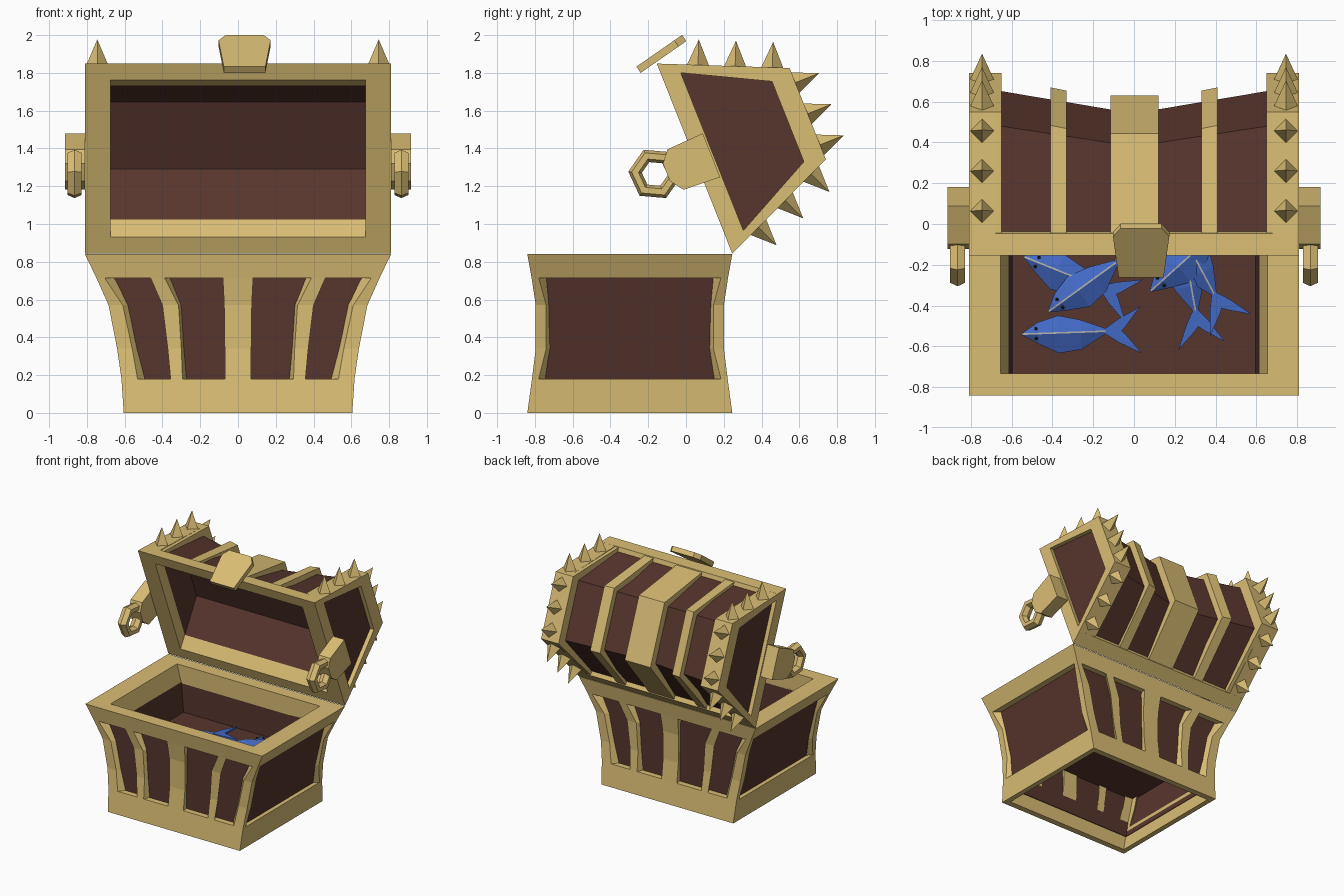
import bpy, bmesh, math
from mathutils import Vector, Matrix

if "Cube" in bpy.data.objects:
    bpy.data.objects.remove(bpy.data.objects["Cube"])


def material(name, rgb):
    m = bpy.data.materials.new(name)
    m.diffuse_color = (*rgb, 1)
    m.use_nodes = True
    m.node_tree.nodes["Principled BSDF"].inputs["Base Color"].default_value = m.diffuse_color
    return m


GOLD = material("gold", (0.70, 0.51, 0.175))
WOOD = material("wood", (0.095, 0.036, 0.026))
BLUE = material("blue", (0.055, 0.14, 0.55))
PALE = material("pale", (0.45, 0.45, 0.42))
DARK = material("dark", (0.02, 0.02, 0.02))


def finish(name, bm, mat, thick=0):
    bmesh.ops.remove_doubles(bm, verts=bm.verts, dist=1e-5)
    bmesh.ops.recalc_face_normals(bm, faces=bm.faces)
    me = bpy.data.meshes.new(name)
    bm.to_mesh(me)
    bm.free()
    me.materials.append(mat)
    ob = bpy.data.objects.new(name, me)
    bpy.context.collection.objects.link(ob)
    if thick:
        mod = ob.modifiers.new("thickness", 'SOLIDIFY')
        mod.thickness, mod.offset = thick, -1
    return ob


def loft(name, rings, mat, loop=False, caps="", thick=0, open_ring=False):
    """Skin a list of rings; loop joins last to first, caps 's'/'e' fill the ends."""
    bm = bmesh.new()
    vs = [[bm.verts.new(p) for p in r] for r in rings]
    n = len(vs[0])
    for i in range(len(vs) if loop else len(vs) - 1):
        a, b = vs[i], vs[(i + 1) % len(vs)]
        for j in range(n - 1 if open_ring else n):
            k = (j + 1) % n
            bm.faces.new((a[j], a[k], b[k], b[j]))
    if "s" in caps:
        bm.faces.new(vs[0])
    if "e" in caps:
        bm.faces.new(vs[-1])
    return finish(name, bm, mat, thick)


# ---------- base ----------
YC = -0.2975
Z = [0, 0.18, 0.34, 0.57, 0.715, 0.84]
X = [0.605, 0.617, 0.64, 0.685, 0.75, 0.81]        # half width
H = [0.5425, 0.518, 0.498, 0.498, 0.52, 0.5425]    # half depth
E = [(.52, .35, .288, .07), (.532, .357, .294, .07), (.56, .372, .30, .07),
     (.61, .40, .315, .073), (.706, .463, .389, .08), (.76, .50, .42, .085)]
P = [0.4825, 0.4825, 0.4425, 0.4425, 0.4825, 0.4825]


def rect(hx, hy, z):
    return [(sx * hx, YC + sy * hy, z) for sx, sy in ((-1, -1), (1, -1), (1, 1), (-1, 1))]


# gold lattice of the four walls, with openings left for the wood
bm = bmesh.new()
for s in (-1, 1):
    long_rows, side_rows = [], []
    for z, x, h, e, p in zip(Z, X, H, E, P):
        half = [x, *e]
        xs = [-v for v in half] + half[::-1]
        long_rows.append([(v, YC + s * h, z) for v in xs])
        side_rows.append([(s * x, YC + v, z) for v in (-h, -p, p, h)])
    for rows in (long_rows, side_rows):
        for i in range(5):
            for j in range(len(rows[0]) - 1):
                if 1 <= i <= 3 and j % 2 == 1:
                    continue
                q = (rows[i][j], rows[i][j + 1], rows[i + 1][j + 1], rows[i + 1][j])
                bm.faces.new([bm.verts.new(c) for c in q])
bmesh.ops.remove_doubles(bm, verts=bm.verts, dist=1e-5)
inner = bmesh.ops.extrude_face_region(bm, geom=bm.faces[:], use_keep_orig=True)["geom"]
for v in inner:
    if isinstance(v, bmesh.types.BMVert):
        v.co.x *= 0.93
        v.co.y = YC + (v.co.y - YC) * 0.91
finish("base_frame", bm, GOLD)

loft("base_wood_walls", [rect(.565, .47, .10), rect(.715, .47, .78)], WOOD, thick=0.006)
loft("base_rim", [rect(.80, .535, .84), rect(.655, .435, .84), rect(.615, .435, .69),
                  rect(.65, .46, .69), rect(.73, .49, .80)], GOLD, loop=True)
# wooden tray holding the fish
loft("tray", [rect(.615, .435, .70), rect(.595, .435, .455)], WOOD, caps="e")
loft("tray_underside", [rect(.63, .465, .445), rect(.63, .465, .45)], WOOD, caps="se")


# ---------- lid, in hinge coordinates: u along the opening, n away from it ----------
def L(x, u, n):
    return Vector((x, 0.245 - 0.369 * u + 0.929 * n, 0.843 + 0.929 * u + 0.369 * n))


def lid_rect(hx, u0, u1, n):
    return [L(-hx, u0, n), L(hx, u0, n), L(hx, u1, n), L(-hx, u1, n)]


def trap(x, u0, n0, u1, n1):
    """Trapezoid section of the lid, symmetric in u."""
    return [L(x, u0, n0), L(x, u1, n1), L(x, 1.083 - u1, n1), L(x, 1.083 - u0, n0)]


def strap(name, x0, n0, x1, n1, u=.29):
    """Raised gold band wrapping the lid."""
    loft(name, [trap(x, .04, .08, u, n) + trap(x, .10, .08, u + .04, n - .09)[::-1]
                for x, n in ((x0, n0), (x1, n1))], GOLD, caps="se")


loft("lid_rim", [lid_rect(.81, 0, 1.083, 0), lid_rect(.675, .094, .99, 0),
                 lid_rect(.675, .161, .922, .088), lid_rect(.81, .043, 1.04, .1)], GOLD, loop=True)
loft("lid_lining", [lid_rect(.675, .161, .922, .088), lid_rect(.675, .35, .733, .33)],
     WOOD, caps="e")
loft("lid_wood", [trap(x, .07, .08, u, n) for x, u, n in
                  ((-.68, .308, .565), (-.1, .32, .465), (.1, .32, .465), (.68, .308, .565))],
     WOOD, open_ring=True)
strap("lid_center_strap", -.115, .53, .12, .53)

for s, side in ((-1, "left"), (1, "right")):
    strap(f"lid_strap_{side}", s * .33, .555, s * .41, .572)
    strap(f"lid_end_lip_{side}", s * .65, .645, s * .68, .645, .281)
    loft(f"lid_end_frame_{side}", [trap(s * .81, 0, 0, .281, .645), trap(s * .81, .087, .09, .313, .532),
                                   trap(s * .68, .087, .09, .313, .532), trap(s * .68, 0, 0, .281, .645)],
         GOLD, loop=True)
    loft(f"lid_end_panel_{side}", [trap(s * x, .06, .07, .30, .55) for x in (.765, .775)],
         WOOD, caps="se")

    # spikes: three on each of the three facets
    bm = bmesh.new()
    corners = [(0, 0), (.281, .645), (.802, .645), (1.083, 0)]
    for f, fracs in enumerate([(.28, .565, .845), (.16, .5, .84), (.13, .41, .69)]):
        a, b = (L(s * .745, *corners[k]) for k in (f, f + 1))
        t = (b - a).normalized()
        nrm = Vector((1, 0, 0)).cross(t)
        if nrm.dot(L(0, .54, 0.3) - a) > 0:
            nrm = -nrm
        for k in fracs:
            c = a.lerp(b, k)
            m = Matrix((Vector((1, 0, 0)), nrm.cross(Vector((1, 0, 0))), nrm)).transposed().to_4x4()
            m.translation = c + nrm * 0.065
            bmesh.ops.create_cone(bm, segments=4, radius1=.06, radius2=0, depth=.14,
                                  cap_ends=True, matrix=m)
    finish(f"lid_spikes_{side}", bm, GOLD)

    # handle: bracket plus hexagonal ring
    shape = [(.40, .09), (.41, -.115), (.48, -.165), (.58, -.165), (.64, -.115), (.65, .09)]
    loft(f"handle_bracket_{side}", [[L(s * x, u, n) for u, n in shape] for x in (.81, .915)],
         GOLD, caps="se")
    rings = []
    for i in range(6):
        a = math.radians(60 * i + 55)
        rings.append([(s * .865 + .043 * math.sin(b),
                       -.165 + (.105 + .036 * math.cos(b)) * math.cos(a),
                       1.265 + (.105 + .036 * math.cos(b)) * math.sin(a))
                      for b in (k * math.pi / 3 for k in range(6))])
    loft(f"handle_ring_{side}", rings, GOLD, loop=True)

# latch plate at the lid's front edge
d, up = Vector((0, .82, .57)), Vector((0, -.57, .82))
plate = [(-.11, 0), (.11, 0), (.138, .245), (.10, .295), (-.10, .295), (-.138, .245)]
loft("latch_plate", [[Vector((.035 + w, -.24, 1.80)) + d * v + up * h for w, v in plate]
                     for h in (0, .04)], GOLD, caps="se")


# ---------- fish ----------
def fish(i, x, y, z, deg):
    m = Matrix.Translation((x, y, z)) @ Matrix.Rotation(math.radians(deg), 4, 'Z')
    # along, back half width, belly half width, half height
    secs = [(0, .004, .004, .004), (.08, .055, .05, .03), (.18, .085, .10, .042),
            (.29, .06, .085, .034), (.41, .014, .014, .012)]
    loft(f"fish_body_{i}", [[m @ Vector(p) for p in ((s, b, 0), (s, 0, h), (s, -w, 0), (s, 0, -h))]
                            for s, b, w, h in secs], BLUE, caps="se")
    for t in (1, -1):
        tail = [(.39, 0), (.47, .055 * t), (.585, .115 * t), (.51, .02 * t), (.49, 0)]
        loft(f"fish_tail_{i}_{'a' if t > 0 else 'b'}",
             [[m @ Vector((a, b, h)) for a, b in tail] for h in (-.008, .008)], BLUE, caps="se")
    loft(f"fish_stripe_{i}", [[m @ Vector((s, o, h + .002)) for o in (-.004, .004)]
                              for s, _, _, h in secs], PALE, open_ring=True)
    for t in (1, -1):
        bm = bmesh.new()
        bmesh.ops.create_icosphere(bm, subdivisions=1, radius=.009,
                                   matrix=m @ Matrix.Translation((.07, .024 * t, .016)))
        finish(f"fish_eye_{i}_{'a' if t > 0 else 'b'}", bm, DARK)


for i, f in enumerate([(-.55, -.54, .50, 2), (-.42, -.43, .535, 36), (-.54, -.16, .50, -22),
                       (.08, -.33, .535, 42), (.23, -.02, .50, -80), (.20, .02, .515, -62)]):
    fish(i + 1, *f)
